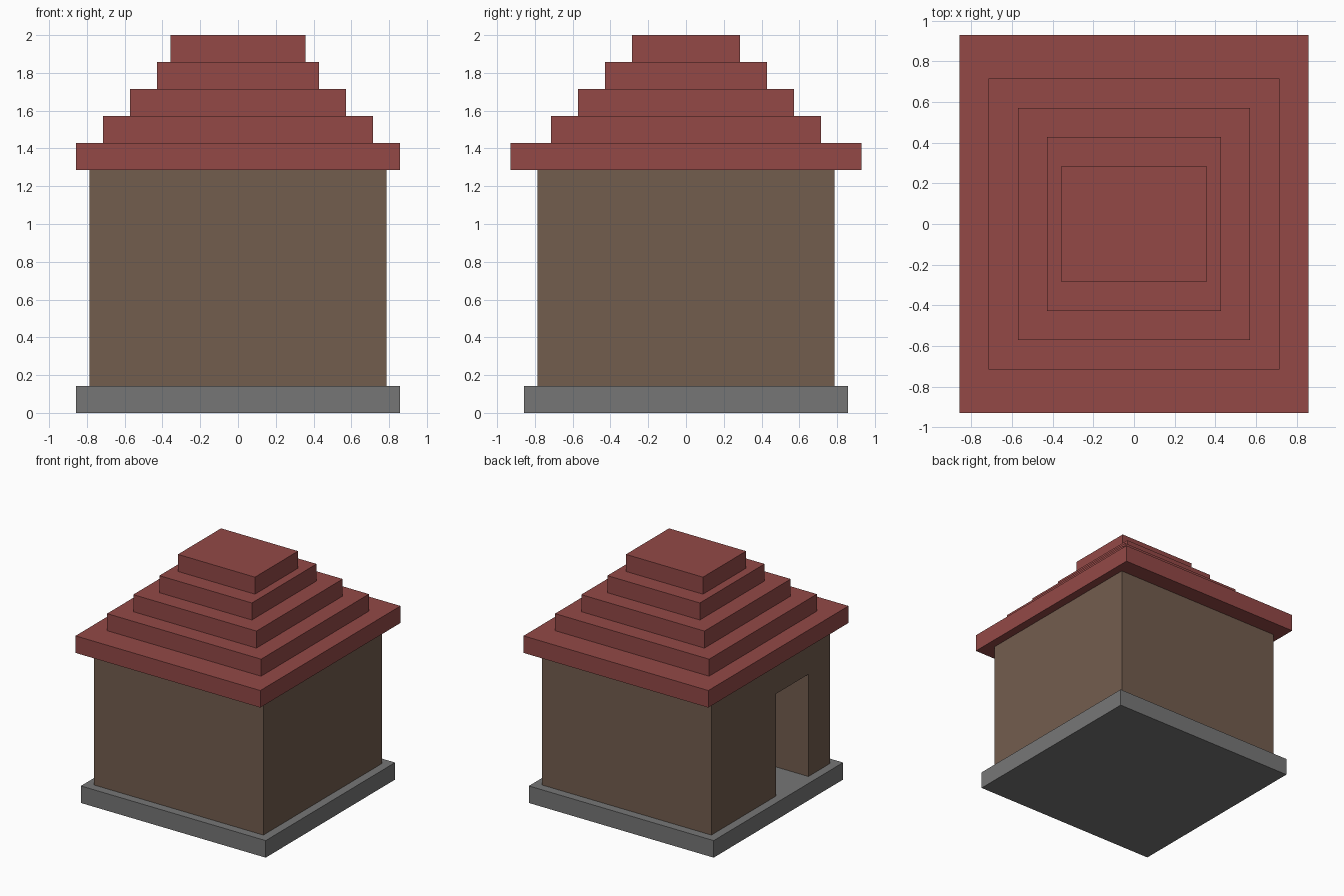
import bpy

if "Cube" in bpy.data.objects:
    bpy.data.objects.remove(bpy.data.objects["Cube"])

U = 1 / 14  # the model sits on a regular grid of this step


def material(name, rgb):
    m = bpy.data.materials.new(name)
    m.diffuse_color = (*rgb, 1)
    m.use_nodes = True
    m.node_tree.nodes["Principled BSDF"].inputs["Base Color"].default_value = m.diffuse_color
    return m


def box(name, lo, hi, mat=None):
    """Box between two corners given in grid steps."""
    bpy.ops.mesh.primitive_cube_add(size=1)
    ob = bpy.context.object
    ob.name = name
    for v in ob.data.vertices:
        v.co = [(a + (b - a) * (c + 0.5)) * U for a, b, c in zip(lo, hi, v.co)]
    if mat:
        ob.data.materials.append(mat)
    return ob


def cut(target, cutter):
    mod = target.modifiers.new(cutter.name, 'BOOLEAN')
    mod.operation = 'DIFFERENCE'
    mod.solver = 'EXACT'
    mod.object = cutter
    cutter.hide_render = True
    cutter.display_type = 'WIRE'
    bpy.context.view_layer.objects.active = target
    bpy.ops.object.modifier_apply(modifier=mod.name)
    bpy.data.objects.remove(cutter)


stone = material("grey stone", (0.183, 0.183, 0.183))
wood = material("brown wood", (0.171, 0.109, 0.076))
tile = material("red roof", (0.292, 0.066, 0.062))

# Stone foundation, also the floor of the room
box("foundation", (-12, -12, 0), (12, 12, 2), stone)

# Hollow walls with a doorway on the left side
walls = box("walls", (-11, -11, 1), (11, 11, 18), wood)
cut(walls, box("room_cutter", (-9, -7, 0), (9, 7, 19)))
cut(walls, box("door_cutter", (-12, -7, 0), (-8, -1, 14)))

# Stepped roof: half width in x and y of each layer
for i, (x, y) in enumerate([(12, 13), (10, 10), (8, 8), (6, 6), (5, 4)]):
    box(f"roof_step_{i + 1}", (-x, -y, 18 + 2 * i), (x, y, 20 + 2 * i), tile)
